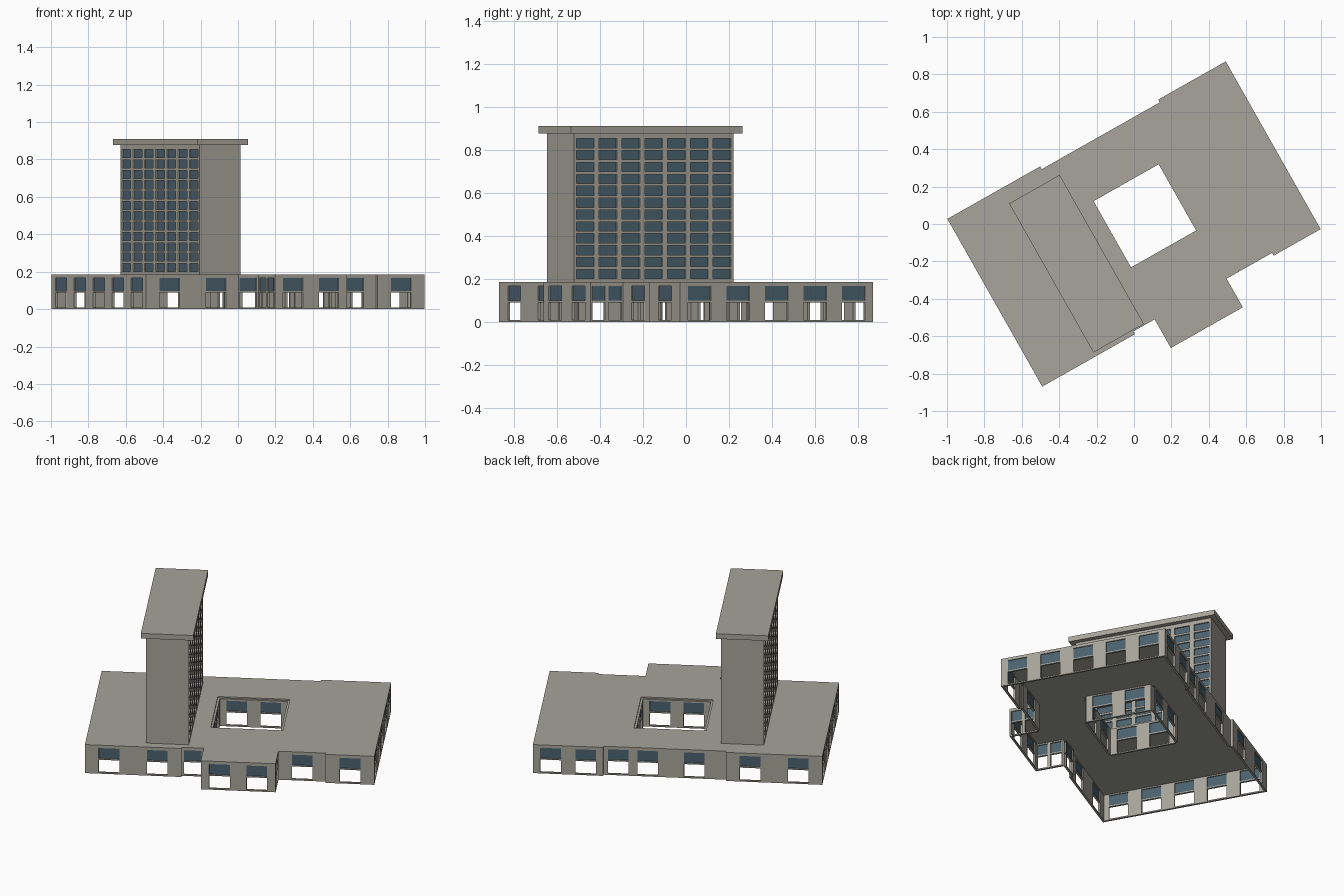
import bpy, bmesh, math
from mathutils import Vector

if "Cube" in bpy.data.objects:
    bpy.data.objects.remove(bpy.data.objects["Cube"])

ANGLE = math.radians(29.5)


def material(name, color):
    m = bpy.data.materials.new(name)
    m.diffuse_color = (*color, 1)
    m.use_nodes = True
    m.node_tree.nodes["Principled BSDF"].inputs["Base Color"].default_value = m.diffuse_color
    return m


CONCRETE = material("concrete grey", (0.385, 0.375, 0.325))
GLASS = material("blue grey glass", (0.07, 0.12, 0.16))


def finish(bm, name):
    bmesh.ops.remove_doubles(bm, verts=bm.verts, dist=1e-5)
    me = bpy.data.meshes.new(name)
    bm.to_mesh(me)
    bm.free()
    me.materials.append(CONCRETE)
    me.materials.append(GLASS)
    ob = bpy.data.objects.new(name, me)
    ob.rotation_euler.z = ANGLE
    bpy.context.collection.objects.link(ob)
    return ob


def wall(bm, p, q, z0, z1, openings, t, recess, back=True):
    """Wall from p to q, outside on the right hand; openings (s0, s1, z0, z1, kind)."""
    p, q = Vector(p), Vector(q)
    length = (q - p).length
    d = (q - p) / length
    n = Vector((d.y, -d.x))
    ss = sorted({0, length, *[s for o in openings for s in o[:2]]})
    zs = sorted({z0, z1, *[z for o in openings for z in o[2:4]]})

    def face(pts, normal, mat=0):
        vs = [bm.verts.new((*(p + d * s - n * depth), z)) for s, depth, z in pts]
        f = bm.faces.new(vs)
        f.normal_update()
        if f.normal.dot(normal) < 0:
            f.normal_flip()
        f.material_index = mat

    def kind(i, j):
        if not (0 <= i < len(ss) - 1 and 0 <= j < len(zs) - 1):
            return "edge"
        s, z = (ss[i] + ss[i + 1]) / 2, (zs[j] + zs[j + 1]) / 2
        for a, b, c, e, k in openings:
            if a < s < b and c < z < e:
                return k
        return "solid"

    n3, d3, up = n.to_3d(), d.to_3d(), Vector((0, 0, 1))
    for i in range(len(ss) - 1):
        for j in range(len(zs) - 1):
            a, b, c, e = ss[i], ss[i + 1], zs[j], zs[j + 1]
            k = kind(i, j)
            if k == "solid":
                face([(a, 0, c), (b, 0, c), (b, 0, e), (a, 0, e)], n3)
                if back:
                    face([(a, t, c), (b, t, c), (b, t, e), (a, t, e)], -n3)
                if j == 0 and back:
                    face([(a, 0, c), (b, 0, c), (b, t, c), (a, t, c)], -up)
                continue
            if k == "glass":
                face([(a, recess, c), (b, recess, c), (b, recess, e), (a, recess, e)], n3, 1)
            # reveals around the opening
            for di, s, sign in ((-1, a, 1), (1, b, -1)):
                if kind(i + di, j) == "solid":
                    face([(s, 0, c), (s, t, c), (s, t, e), (s, 0, e)], d3 * sign)
            for dj, z, sign in ((-1, c, 1), (1, e, -1)):
                if kind(i, j + dj) == "solid":
                    face([(a, 0, z), (b, 0, z), (b, t, z), (a, t, z)], up * sign)


def bays(length, count, most, share):
    """Start and end of evenly spaced bays along a wall."""
    pitch = length / max(count, 1)
    w = min(most, share * pitch)
    return [((i + .5) * pitch - w / 2, (i + .5) * pitch + w / 2) for i in range(count)]


def podium_wall(bm, p, q, count, top):
    length = (Vector(q) - Vector(p)).length
    ops = []
    for a, b in bays(length, count, .122, .79):
        ops += [(a, b, .098, .166, "glass"), (a, b, .008, .09, "open")]
    wall(bm, p, q, 0, top, ops, .013, .006)


def sheet(bm, loops, z, up):
    """Flat horizontal surface, further loops are holes."""
    edges = []
    for loop in loops:
        vs = [bm.verts.new((x, y, z)) for x, y in loop]
        edges += [bm.edges.new((v, vs[i - 1])) for i, v in enumerate(vs)]
    res = bmesh.ops.triangle_fill(bm, use_beauty=True, edges=edges, normal=(0, 0, up))
    for f in res["geom"]:
        if isinstance(f, bmesh.types.BMFace):
            f.normal_update()
            if f.normal.z * up < 0:
                f.normal_flip()


def rect(x0, x1, y0, y1):
    return [(x0, y0), (x1, y0), (x1, y1), (x0, y1)]


ROOF = .185

# podium outer walls: corner, number of windows to the next corner
outline = [((-.855, -.515), 2), ((-.285, -.515), 0), ((-.285, -.498), 1), ((-.155, -.498), 2),
           ((-.155, -.674), 2), ((.287, -.674), 2), ((.287, -.498), 1), ((.567, -.498), 0),
           ((.567, -.515), 1), ((.855, -.515), 5), ((.855, .515), 2), ((.44, .515), 0),
           ((.44, .498), 2), ((.09, .498), 1), ((-.285, .498), 0), ((-.285, .515), 2),
           ((-.855, .515), 5)]
bm = bmesh.new()
for i, (p, count) in enumerate(outline):
    podium_wall(bm, p, outline[(i + 1) % len(outline)][0], count, ROOF)
finish(bm, "podium_walls")

# courtyard walls, facing the inner yard
yard = rect(-.128, .272, -.194, .213)
hole = rect(-.141, .285, -.207, .226)
bm = bmesh.new()
cw = yard[::-1]
for i in range(4):
    podium_wall(bm, cw[i], cw[(i + 1) % 4], 2, .177)
sheet(bm, [hole, yard], .177, 1)
finish(bm, "courtyard_walls")

# podium roof, ceiling and the lip round the yard
corners = [p for p, c in outline]
bm = bmesh.new()
sheet(bm, [corners, hole], ROOF, 1)
sheet(bm, [corners, hole], .174, -1)
lip = hole[::-1]
for i in range(4):
    wall(bm, lip[i], lip[(i + 1) % 4], .174, ROOF, [], 0, 0, back=False)
finish(bm, "podium_roof")

# tower: two window facades and two blank ends
U0, U1, V0, V1, TOP = -.498, -.246, -.46, .393, .877
bm = bmesh.new()
body = rect(U0, U1, V0, V1)
for i in range(4):
    ops = []
    if i % 2:
        for a, b in bays(V1 - V0, 7, .095, .8):
            for r in range(12):
                z = .201 + r * .0553
                ops.append((a, b, z, z + .043, "glass"))
    wall(bm, body[i], body[(i + 1) % 4], ROOF, TOP, ops, .008, .008, back=False)
finish(bm, "tower")

# overhanging tower roof slab
bm = bmesh.new()
slab = rect(-.527, -.217, -.491, .424)
for i in range(4):
    wall(bm, slab[i], slab[(i + 1) % 4], TOP, .91, [], 0, 0, back=False)
sheet(bm, [slab], .91, 1)
sheet(bm, [slab], TOP, -1)
finish(bm, "tower_roof")
